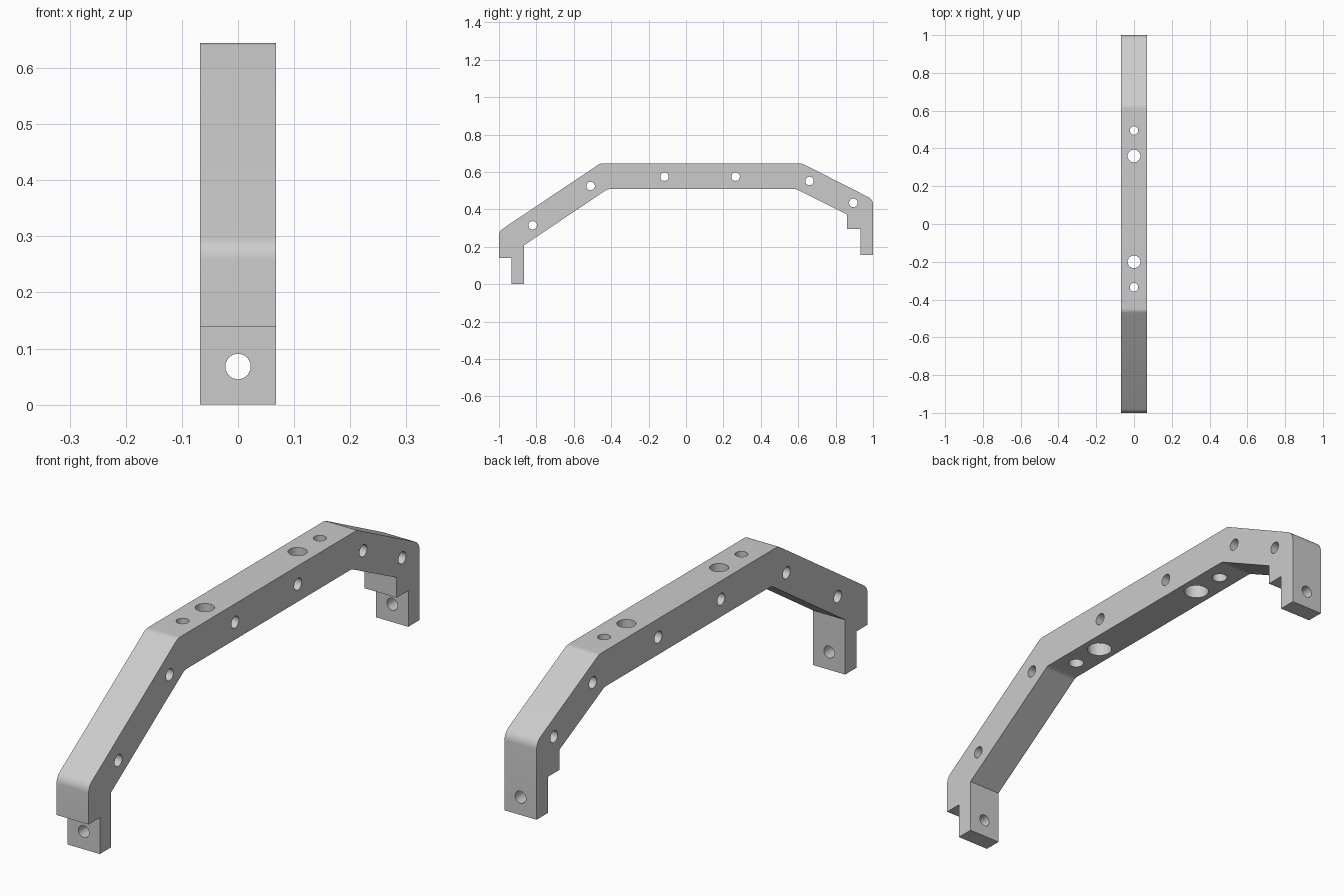
import bpy, bmesh, math
from mathutils import Vector, Matrix

cube = bpy.data.objects.get("Cube")
if cube:
    bpy.data.objects.remove(cube, do_unlink=True)

HALF_W = 0.068
TOP, UNDER = 0.645, 0.508

grey = bpy.data.materials.new("light grey")
grey.use_nodes = True
grey.diffuse_color = (0.6, 0.6, 0.6, 1)
grey.node_tree.nodes["Principled BSDF"].inputs["Base Color"].default_value = (0.6, 0.6, 0.6, 1)

# Side profile as (y, z, fillet radius)
profile = [
    (-1, 0.139, 0), (-1, 0.283, 0.045), (-0.46, TOP, 0.04),
    (0.622, TOP, 0.04), (1, 0.453, 0.045), (1, 0.157, 0),
    (0.932, 0.157, 0), (0.932, 0.295, 0), (0.862, 0.295, 0),
    (0.862, 0.372, 0), (0.59, UNDER, 0.04), (-0.42, UNDER, 0.04),
    (-0.865, 0.209, 0), (-0.865, 0, 0), (-0.932, 0, 0), (-0.932, 0.139, 0),
]


def rounded(points, steps=6):
    """Replace each filleted corner by an arc tangent to both sides."""
    out = []
    for i, (y, z, r) in enumerate(points):
        p = Vector((y, z))
        if r == 0:
            out.append(p)
            continue
        a = (Vector(points[i - 1][:2]) - p).normalized()
        b = (Vector(points[(i + 1) % len(points)][:2]) - p).normalized()
        half = a.angle(b) / 2
        centre = p + (a + b).normalized() * r / math.sin(half)
        start = p + a * r / math.tan(half) - centre
        end = p + b * r / math.tan(half) - centre
        for k in range(steps + 1):
            out.append(centre + start.lerp(end, k / steps).normalized() * r)
    return out


def make_object(name, bm):
    bmesh.ops.recalc_face_normals(bm, faces=bm.faces)
    mesh = bpy.data.meshes.new(name)
    bm.to_mesh(mesh)
    bm.free()
    mesh.materials.append(grey)
    obj = bpy.data.objects.new(name, mesh)
    bpy.context.collection.objects.link(obj)
    return obj


# Bracket body: extruded profile
bm = bmesh.new()
face = bm.faces.new([bm.verts.new((-HALF_W, p.x, p.y)) for p in rounded(profile)])
side = bmesh.ops.extrude_face_region(bm, geom=[face])["geom"]
bmesh.ops.translate(bm, vec=(2 * HALF_W, 0, 0),
                    verts=[v for v in side if isinstance(v, bmesh.types.BMVert)])
body = make_object("bracket_frame", bm)
bpy.context.view_layer.objects.active = body
body.select_set(True)


def drill(centre, axis, radius, depth):
    """Cut a round hole through the body."""
    bm = bmesh.new()
    turn = Vector(axis).to_track_quat('Z', 'Y').to_matrix().to_4x4()
    bmesh.ops.create_cone(bm, cap_ends=True, segments=14, radius1=radius, radius2=radius,
                          depth=depth, matrix=Matrix.Translation(centre) @ turn)
    cutter = make_object("hole_cutter", bm)
    cutter.hide_render = True
    mod = body.modifiers.new("hole", 'BOOLEAN')
    mod.operation = 'DIFFERENCE'
    mod.solver = 'EXACT'
    mod.object = cutter
    bpy.ops.object.modifier_apply(modifier=mod.name)
    bpy.data.objects.remove(cutter, do_unlink=True)


# Cross holes through the sides
for y, z in [(-0.82, 0.315), (-0.51, 0.525), (-0.115, 0.575),
             (0.265, 0.575), (0.66, 0.552), (0.895, 0.435)]:
    drill((0, y, z), (1, 0, 0), 0.023, 0.4)

# Bolt holes through the feet
for y, z in [(-0.9, 0.068), (0.966, 0.225)]:
    drill((0, y, z), (0, 1, 0), 0.023, 0.2)

# Vertical holes in the top bar, widened from below
for y, narrow, wide in [(-0.335, 0.023, 0.028), (-0.2, 0.034, 0.046),
                        (0.36, 0.034, 0.046), (0.495, 0.023, 0.028)]:
    drill((0, y, 0.57), (0, 0, 1), narrow, 0.3)
    drill((0, y, UNDER), (0, 0, 1), wide, 0.14)

bpy.ops.object.shade_smooth_by_angle(angle=math.radians(35))
